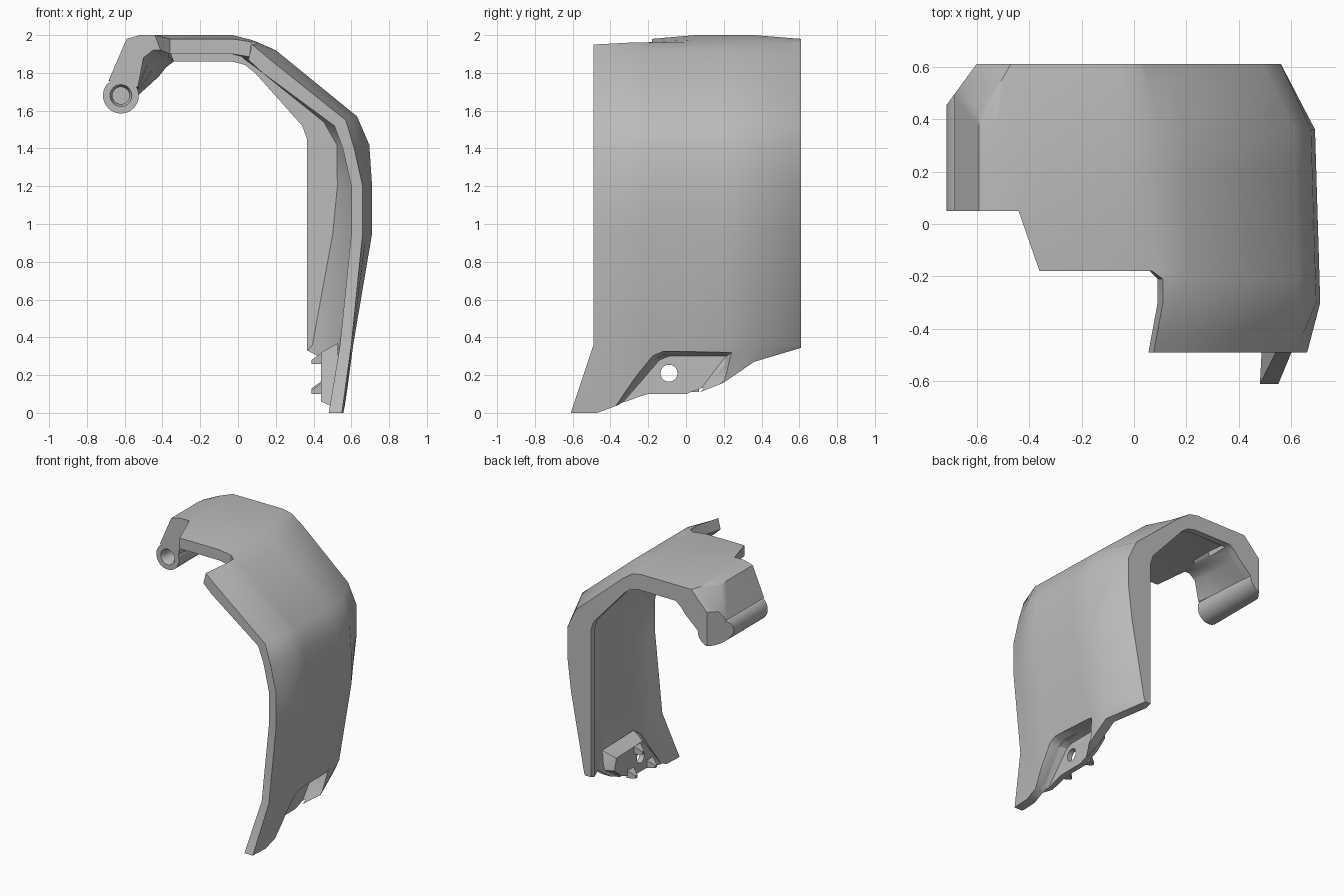
import bpy, bmesh, math
from mathutils import Vector

cube = bpy.data.objects.get("Cube")
if cube:
    bpy.data.objects.remove(cube, do_unlink=True)

grey = bpy.data.materials.new("plain_grey")
grey.use_nodes = True
grey.diffuse_color = (0.5, 0.5, 0.5, 1)
grey.node_tree.nodes["Principled BSDF"].inputs["Base Color"].default_value = (0.5, 0.5, 0.5, 1)


def finish(bm, name):
    """Turn a bmesh into a named grey object."""
    bmesh.ops.recalc_face_normals(bm, faces=bm.faces)
    mesh = bpy.data.meshes.new(name)
    bm.to_mesh(mesh)
    bm.free()
    mesh.materials.append(grey)
    obj = bpy.data.objects.new(name, mesh)
    bpy.context.collection.objects.link(obj)
    return obj


def activate(obj):
    bpy.ops.object.select_all(action='DESELECT')
    obj.select_set(True)
    bpy.context.view_layer.objects.active = obj


def smooth(obj, angle):
    activate(obj)
    bpy.ops.object.shade_smooth_by_angle(angle=math.radians(angle))


def cut(obj, cutter):
    """Subtract a cutter and apply the result."""
    activate(obj)
    mod = obj.modifiers.new("cut", 'BOOLEAN')
    mod.operation = 'DIFFERENCE'
    mod.solver = 'EXACT'
    mod.object = cutter
    bpy.ops.object.modifier_apply(modifier=mod.name)


def slice_off(bm, point, normal):
    """Remove everything on the normal side of a plane and close the gap."""
    bmesh.ops.bisect_plane(bm, geom=bm.verts[:] + bm.edges[:] + bm.faces[:],
                           plane_co=point, plane_no=normal, clear_outer=True)
    rim = [e for e in bm.edges if e.is_boundary]
    if rim:
        bmesh.ops.holes_fill(bm, edges=rim, sides=0)


def chamfer_hook(bm):
    """Bevel the rear outer corner of the hook."""
    slice_off(bm, Vector((-0.71, 0.46, 1.7)), Vector((-0.15, 0.11, 0)))
    a, b, c = Vector((-0.59, 0.42, 1.98)), Vector((-0.47, 0.61, 1.98)), Vector((-0.64, 0.52, 1.86))
    normal = (b - a).cross(c - a)
    if normal.z < 0:
        normal.negate()
    slice_off(bm, a, normal)


def prism(name, lower, upper, x0, x1):
    """Solid between two (y, z) outlines lying at x0 and x1."""
    bm = bmesh.new()
    ends = [[bm.verts.new((x, y, z)) for y, z in pts] for x, pts in ((x0, lower), (x1, upper))]
    for ring in ends:
        bm.faces.new(ring)
    n = len(lower)
    for i in range(n):
        k = (i + 1) % n
        bm.faces.new((ends[0][i], ends[0][k], ends[1][k], ends[1][i]))
    bmesh.ops.triangulate(bm, faces=bm.faces[:])
    return finish(bm, name)


# Cover profile from hook end to tail: outer line, wall offset, end shifts
outer = [(-.685, 1.76), (-.59, 1.98), (-.52, 2), (-.44, 2), (-.36, 2), (-.03, 2), (.07, 1.975),
         (.11, 1.96), (.2, 1.92), (.63, 1.57), (.695, 1.42), (.71, 1.2), (.71, .95), (.61, .36),
         (.57, 0)]
wall = [(.155, -.035), (.09, -.1), (.07, -.08), (.03, -.08), (0, -.08), (0, -.08), (-.01, -.08),
        (-.02, -.08), (-.04, -.07), (-.06, -.03)] + [(-.06, 0)] * 4 + [(-.07, 0)]
front_shift = [(0, -.02)] * 6 + [(0, -.01), (-.035, -.01), (-.03, -.05), (-.06, -.02),
               (-.08, -.02), (-.05, 0), (-.05, 0), (-.01, 0), (-.02, 0)]
back_shift = [(0, 0)] + [(0, -.02)] * 4 + [(-.02, -.02), (-.05, -.01), (-.07, -.01), (-.09, -.02),
              (-.12, 0), (-.115, 0), (-.13, 0), (-.16, 0), (-.17, 0), (-.14, 0)]
flange = [(-.53, 1.68), (-.42, 1.78), (-.38, 1.83), (-.34, 1.86), (-.3, 1.86), (-.03, 1.86),
          (.01, 1.85), (.04, 1.84), (.09, 1.8), (.34, 1.52), (.365, 1.45), (.365, 1.2),
          (.365, .95), (.365, .36), (.365, 0)]
rows = [-.49, -.42, -.3, -.21, -.18, .05, .2, .36, .56, .5605, .61]
hem = [0, 0, .06, .09, .1, .1, .16, .27, .33, .33, .345]
first_row = [5] * 4 + [4] * 3 + [0] * 8
TAIL = len(outer) - 1
HOOK, TOP, SIDE = 4, 7, 9


def corner(r, c):
    """Outer and inner point of the cover at one row and column."""
    y = rows[r]
    front = max(0, min(1, (-.3 - y) / .19))
    if c < TOP:
        front = 1 if y < -.1 else 0
    back = max(0, (y - .36) / .25)
    p = Vector(outer[c]) + front * Vector(front_shift[c]) + back * Vector(back_shift[c])
    if c >= SIDE:
        p.x -= .02 * max(0, min(1, (y + .3) / .66))
    thick = 1 if r >= len(rows) - 2 else 0
    if c < HOOK:
        thick = max(0, min(1, (y - .05) / .51))
    q = (p + Vector(wall[c])).lerp(Vector(flange[c]), thick)
    if c == TAIL:
        p.y = q.y = hem[r]
        y -= (.12, .05, .01)[r] if r < 3 else 0
    return Vector((p.x, y, p.y)), Vector((q.x, y, q.y))


# Curved cover with cut-out front edge, rear flange and tail
bm = bmesh.new()
grid = {(r, c): [bm.verts.new(v) for v in corner(r, c)]
        for c in range(len(outer)) for r in range(first_row[c], len(rows))}
edges = {}
for r in range(len(rows) - 1):
    for c in range(TAIL):
        ring = [k for k in ((r, c), (r, c + 1), (r + 1, c + 1), (r + 1, c)) if k in grid]
        if len(ring) < 3:
            continue
        bm.faces.new([grid[k][0] for k in ring])
        bm.faces.new([grid[k][1] for k in reversed(ring)])
        for a, b in zip(ring, ring[1:] + ring[:1]):
            edges.setdefault(frozenset((a, b)), []).append((a, b))
for uses in edges.values():
    if len(uses) == 1:
        a, b = uses[0]
        bm.faces.new((grid[b][0], grid[a][0], grid[a][1], grid[b][1]))
chamfer_hook(bm)
cover = finish(bm, "curved_cover")

# Hinge barrel with stepped blind bore
SIDES = 32
bm = bmesh.new()
rings = []
for radius, y in ((.095, .61), (.095, .05), (.058, .05), (.045, .08), (.045, .25)):
    rings.append([bm.verts.new((-.62 + radius * math.cos(t), y, 1.68 + radius * math.sin(t)))
                  for t in (math.tau * i / SIDES for i in range(SIDES))])
for a, b in zip(rings, rings[1:]):
    for i in range(SIDES):
        k = (i + 1) % SIDES
        bm.faces.new((a[i], a[k], b[k], b[i]))
bm.faces.new(rings[0])
bm.faces.new(rings[-1])
chamfer_hook(bm)
barrel = finish(bm, "hinge_barrel")

# Mounting pad with sloped hood behind the screw pocket
pad = prism("mounting_pad",
            [(-.34, .06), (-.17, .26), (-.11, .32), (.2, .31), (.22, .22),
             (.13, .15), (0, .1), (-.2, .1), (-.3, .07)],
            [(-.42, .02), (-.22, .31), (-.13, .37), (.24, .36), (.3, .24),
             (.15, .15), (0, .1), (-.2, .1), (-.33, .05)], .44, .53)

# Screw pocket and screw hole
pocket = prism("pocket_cutter",
               [(-.4, -.02), (-.14, .28), (-.09, .3), (.21, .3), (.02, .05)],
               [(-.42, -.02), (-.19, .31), (-.13, .335), (.26, .33), (.2, .05)], .48, .64)
circle = [(-.09 + .045 * math.cos(t), .21 + .045 * math.sin(t))
          for t in (math.tau * i / 24 for i in range(24))]
hole = prism("hole_cutter", circle, circle, .3, .8)
for part in (cover, pad):
    cut(part, pocket)
    cut(part, hole)
for cutter in (pocket, hole):
    bpy.data.objects.remove(cutter, do_unlink=True)

# Small wedge ribs on the inner side of the pad
for name, y, z in (("lower_front_rib", -.2, .1), ("lower_rear_rib", .03, .11),
                   ("upper_rib", -.05, .26)):
    base = [(y - .04, z), (y + .04, z), (y + .04, z + .06), (y - .04, z + .06)]
    tip = [(y - .01, z), (y + .01, z), (y + .01, z + .02), (y - .01, z + .02)]
    prism(name, tip, base, .39, .445)

smooth(cover, 38)
smooth(barrel, 32)
smooth(pad, 25)
